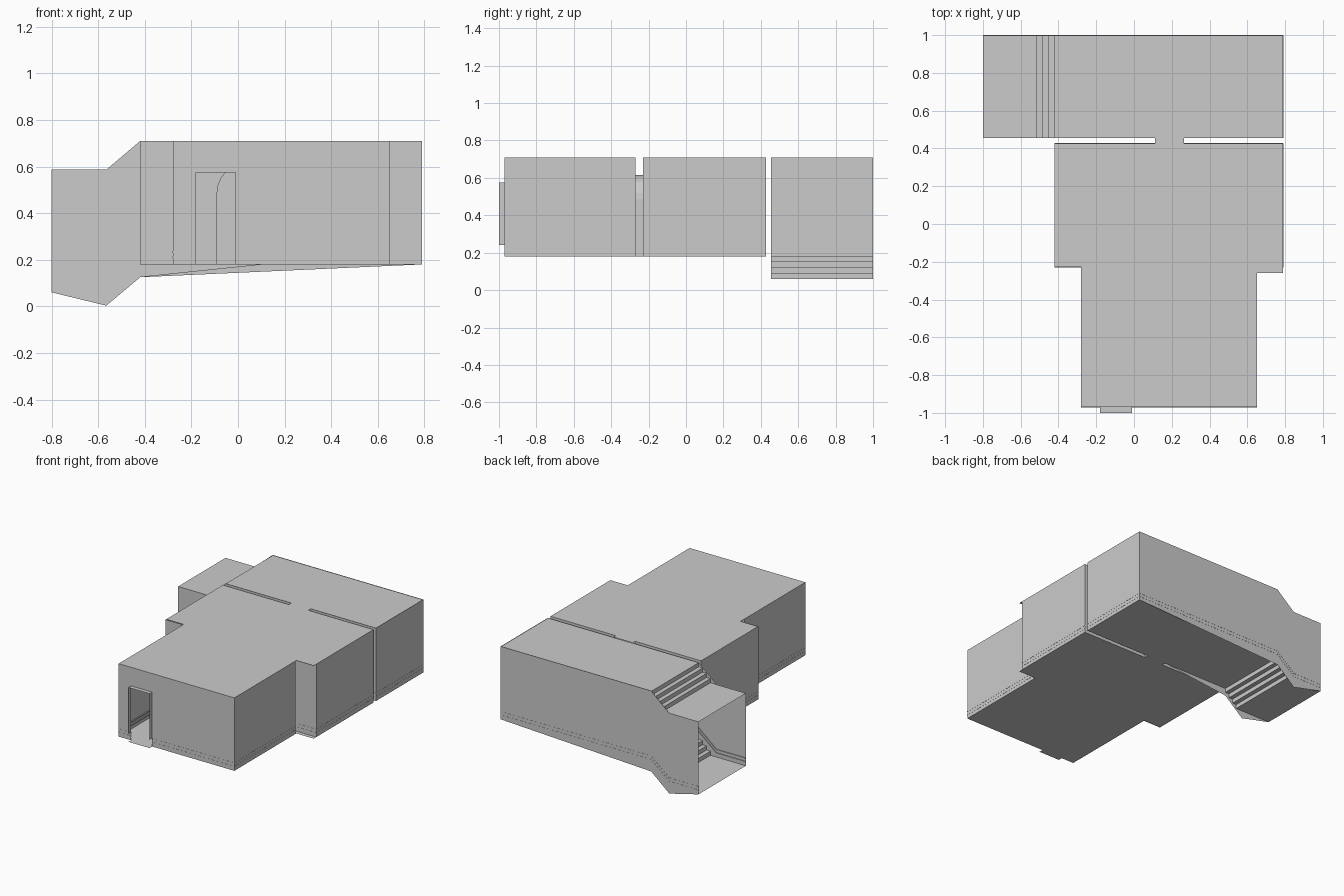
import bpy, math
from mathutils import Vector

cube = bpy.data.objects.get("Cube")
if cube:
    bpy.data.objects.remove(cube)

GREY = (0.6, 0.6, 0.6, 1)
mat = bpy.data.materials.new("plain_grey")
mat.use_nodes = True
mat.diffuse_color = GREY
mat.node_tree.nodes["Principled BSDF"].inputs["Base Color"].default_value = GREY

FLOOR, TOP = 0.18, 0.71
HEIGHT = TOP - FLOOR


def make(name, verts, faces):
    me = bpy.data.meshes.new(name)
    me.from_pydata([tuple(v) for v in verts], [], faces)
    me.materials.append(mat)
    ob = bpy.data.objects.new(name, me)
    bpy.context.collection.objects.link(ob)
    return ob


def slab(name, outline, z):
    """Flat horizontal sheet."""
    make(name, [(x, y, z) for x, y in outline], [range(len(outline))])


def upright(name, outline, y):
    """Flat sheet in the x-z plane."""
    make(name, [(x, y, z) for x, z in outline], [range(len(outline))])


def strip(name, path, y0, y1):
    """Sheet swept along y from an x-z path."""
    n = len(path)
    verts = [(x, y, z) for y in (y0, y1) for x, z in path]
    make(name, verts, [(i, i + 1, n + i + 1, n + i) for i in range(n - 1)])


def wall(name, a, b):
    """Full height wall between two plan points."""
    verts = [(*a, FLOOR), (*b, FLOOR), (*b, TOP), (*a, TOP)]
    make(name, verts, [(0, 1, 2, 3)])


def rails(name, path):
    """Pair of skirting rails along floor points, room on the left hand side."""
    verts, faces = [], []
    for a, b in zip(path, path[1:]):
        a, b = Vector(a), Vector(b)
        d = b - a
        n = Vector((-d.y, d.x, 0)).normalized()
        for lift in (0.025, 0.05):
            k = len(verts)
            for p in (a, b):
                for side, up in ((-.001, 0), (.006, 0), (.006, .008), (-.001, .008)):
                    verts.append(p + n * side + Vector((0, 0, lift + up)))
            faces += [(k + i, k + (i + 1) % 4, k + 4 + (i + 1) % 4, k + 4 + i) for i in range(4)]
            faces += [(k + 3, k + 2, k + 1, k), (k + 4, k + 5, k + 6, k + 7)]
    make(name, verts, faces)


def flat(*pts):
    return [(x, y, FLOOR) for x, y in pts]


# Plan dimensions
HL, HR, HF, HB = -0.28, 0.65, -0.97, -0.27      # hall
RL, RR, RF, RB = -0.42, 0.79, -0.23, 0.427      # middle room
PL, PF, PB = -0.80, 0.455, 0.999                # rear passage
OL, OR = 0.11, 0.265                            # rear opening
DL, DR, DF, DT = -0.18, -0.01, -1.0, 0.575      # front doorway

# Floor and roof of the hall, room and the link to the passage
plan = [(HL, HF), (HR, HF), (HR, -0.26), (RR, -0.26), (RR, RB), (OR, RB),
        (OR, PF), (OL, PF), (OL, RB), (RL, RB), (RL, -0.225), (HL, -0.225)]
slab("main_floor", plan, FLOOR)
slab("main_roof", plan, TOP)

# Hall walls
wall("hall_right_wall", (HL, HF), (HL, HB))
wall("hall_left_wall", (HR, HF), (HR, HB))
upright("hall_front_wall", [(HL, FLOOR), (DL, FLOOR), (DL, DT), (DR, DT), (DR, FLOOR),
                            (HR, FLOOR), (HR, TOP), (HL, TOP)], HF)

# Doorway recess standing out of the front wall
strip("doorway_frame", [(DL, 0.24), (DL, DT), (DR, DT), (DR, 0.24)], DF, HF)
slab("doorway_floor", [(DL, DF), (DR, DF), (DR, HF), (DL, HF)], FLOOR)

# Rounded archway between hall and room
AL, AR, AT, R = -0.09, 0.46, 0.615, 0.13
arch = [(AL, FLOOR)]
for cx, start in ((AL + R, 180), (AR - R, 90)):
    for i in range(7):
        t = math.radians(start - 15 * i)
        arch.append((cx + R * math.cos(t), AT - R + R * math.sin(t)))
arch.append((AR, FLOOR))
for name, y, l, r in (("hall_arch_wall", HB, HL, HR), ("room_arch_wall", RF, RL, RR)):
    upright(name, [(l, FLOOR)] + arch + [(r, FLOOR), (r, TOP), (l, TOP)], y)
strip("arch_lining", arch, HB, RF)

# Room walls
wall("room_right_wall", (RL, RF), (RL, RB))
wall("room_left_wall", (RR, RF), (RR, RB))
wall("room_back_wall_right", (RL, RB), (OL, RB))
wall("room_back_wall_left", (OR, RB), (RR, RB))

# Passage floor and ceiling, both stepped
steps = [(PL, 0.06)]
for i in range(4):
    x = -0.515 + i * 0.0317
    steps += [(x, 0.06 + 0.03 * i), (x, 0.09 + 0.03 * i)]
steps.append((RR, FLOOR))
strip("passage_floor", steps, PF, PB)
strip("passage_ceiling", [(x, z + HEIGHT - 0.003) for x, z in steps], PF, PB)

# Passage walls with sloping lower edges
end = [(PL, 0.06), (-0.565, 0.003), (RL, 0.125)]
crown = [(RL, TOP), (-0.565, 0.587), (PL, 0.587)]
upright("passage_back_wall", end + [(RR, FLOOR), (RR, TOP)] + crown, PB)
upright("passage_front_wall", end + [(OL, FLOOR), (OL, TOP)] + crown, PF)
wall("passage_front_wall_left", (OR, PF), (RR, PF))
wall("passage_end_wall", (RR, PF), (RR, PB))

# Skirting rails
rails("hall_rails_left", flat((DR, HF), (HR, HF), (HR, HB), (AR, HB)))
rails("hall_rails_right", flat((AL, HB), (HL, HB), (HL, HF), (DL, HF)))
rails("room_rails_left", flat((AR, RF), (RR, RF), (RR, RB), (OR, RB)))
rails("room_rails_right", flat((OL, RB), (RL, RB), (RL, RF), (AL, RF)))
slope = [(RL, FLOOR), (-0.565, 0.06), (PL, 0.06)]
rails("passage_rails_back", flat((OR, PF), (RR, PF), (RR, PB))
      + [(x, PB, z) for x, z in slope])
rails("passage_rails_front", [(x, PF, z) for x, z in reversed(slope)] + flat((OL, PF)))
